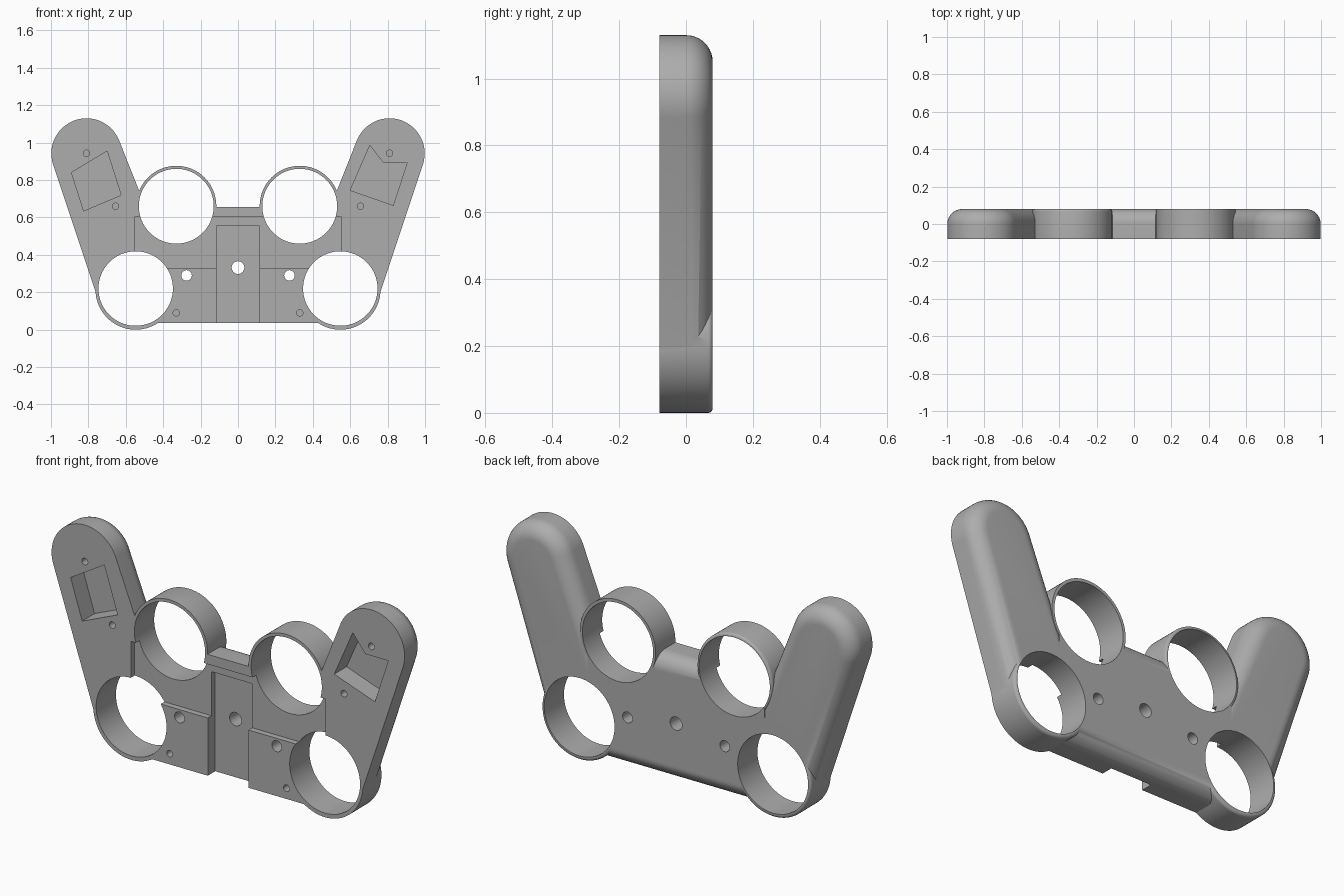
import bpy
import bmesh
from math import sin, cos, pi, acos, atan2, hypot

FRONT, BACK = -0.08, 0.08

old = bpy.data.objects.get("Cube")
if old:
    bpy.data.objects.remove(old, do_unlink=True)

grey = bpy.data.materials.new("plain grey")
grey.use_nodes = True
colour = (0.42, 0.42, 0.42, 1)
grey.diffuse_color = colour
grey.node_tree.nodes["Principled BSDF"].inputs["Base Color"].default_value = colour


def loft(name, layers):
    """Skin a stack of (y, outline) layers, each outline a list of (x, z)."""
    bm = bmesh.new()
    loops = [[bm.verts.new((x, y, z)) for x, z in pts] for y, pts in layers]
    n = len(loops[0])
    for a, b in zip(loops, loops[1:]):
        for i in range(n):
            j = (i + 1) % n
            bm.faces.new((a[i], a[j], b[j], b[i]))
    bm.faces.new(loops[0])
    bm.faces.new(loops[-1])
    bmesh.ops.recalc_face_normals(bm, faces=bm.faces)
    mesh = bpy.data.meshes.new(name)
    bm.to_mesh(mesh)
    bm.free()
    mesh.materials.append(grey)
    obj = bpy.data.objects.new(name, mesh)
    bpy.context.collection.objects.link(obj)
    return obj


def rounded(name, outline, radius, steps=10):
    """Slab whose back edge is rounded; outline(d) is the shape inset by d."""
    layers = [(FRONT, outline(0))]
    for k in range(steps + 1):
        t = k / steps * pi / 2
        layers.append((BACK - radius + radius * sin(t), outline(radius * (1 - cos(t)))))
    return loft(name, layers)


def circle(x, z, r, n=96):
    return [(x + r * cos(2 * pi * i / n), z + r * sin(2 * pi * i / n)) for i in range(n)]


def capsule(x1, z1, r1, x2, z2, r2, n=40):
    """Outline of two circles joined by their outer tangents."""
    axis = atan2(z2 - z1, x2 - x1)
    half = acos((r1 - r2) / hypot(x2 - x1, z2 - z1))
    pts = []
    for x, z, r, start, end in ((x1, z1, r1, axis + half, axis + 2 * pi - half),
                                (x2, z2, r2, axis - half, axis + half)):
        for i in range(n + 1):
            t = start + (end - start) * i / n
            pts.append((x + r * cos(t), z + r * sin(t)))
    return pts


def rect(x1, x2, z1, z2):
    return [(x1, z1), (x2, z1), (x2, z2), (x1, z2)]


def cutter(outline, depth):
    """Prism that cuts in from the front to the given depth."""
    obj = loft("cutter", [(FRONT - 0.1, outline), (FRONT + depth, outline)])
    obj.hide_render = True
    return obj


# Central plate, rounded along its top and bottom back edges
shell = rounded("gamepad_shell", lambda d: rect(-0.5, 0.5, 0.035 + d, 0.655 - d), 0.075)

# Handle arms and the four ring sockets
adds, cuts = [], []
for s in (-1, 1):
    adds.append(rounded("arm", lambda d: capsule(s * 0.81, 0.942, 0.188 - d,
                                                 s * 0.545, 0.215, 0.21 - d), 0.08))
    adds.append(rounded("lower_ring", lambda d: circle(s * 0.547, 0.215, 0.215 - d), 0.014, 4))
    if s < 0:
        adds.append(rounded("upper_ring", lambda d: circle(s * 0.33, 0.662, 0.214 - d), 0.012, 4))
    else:
        adds.append(loft("upper_ring", [(y, circle(s * 0.33, 0.662, 0.214)) for y in (FRONT, BACK)]))

# Front recesses: upper step and deeper centre channel
cuts.append(cutter(rect(-0.55, 0.55, 0.33, 0.605), 0.03))
cuts.append(cutter(rect(-0.115, 0.115, -0.1, 0.555), 0.06))

# Arm pockets
cuts.append(cutter([(-0.89, 0.84), (-0.825, 0.635), (-0.625, 0.72), (-0.70, 0.955)], 0.1))
cuts.append(cutter([(0.705, 0.985), (0.60, 0.745), (0.83, 0.665), (0.905, 0.895), (0.775, 0.895)], 0.1))

# Socket bores, through holes and blind screw holes
for s in (-1, 1):
    cuts.append(cutter(circle(s * 0.547, 0.22, 0.199), 0.3))
    cuts.append(cutter(circle(s * 0.33, 0.66, 0.2), 0.3))
    cuts.append(cutter(circle(s * 0.275, 0.29, 0.028, 32), 0.3))
    for x, z in ((0.81, 0.943), (0.655, 0.66), (0.33, 0.09)):
        cuts.append(cutter(circle(s * x, z, 0.017, 24), 0.1))
cuts.append(cutter(circle(0, 0.332, 0.034, 32), 0.3))

# Join and carve
bpy.ops.object.select_all(action='DESELECT')
bpy.context.view_layer.objects.active = shell
shell.select_set(True)
for operation, tools in (('UNION', adds), ('DIFFERENCE', cuts)):
    for tool in tools:
        mod = shell.modifiers.new("boolean", 'BOOLEAN')
        mod.operation = operation
        mod.solver = 'EXACT'
        mod.object = tool
        bpy.ops.object.modifier_apply(modifier=mod.name)
        bpy.data.objects.remove(tool, do_unlink=True)

bpy.ops.object.shade_smooth_by_angle()
